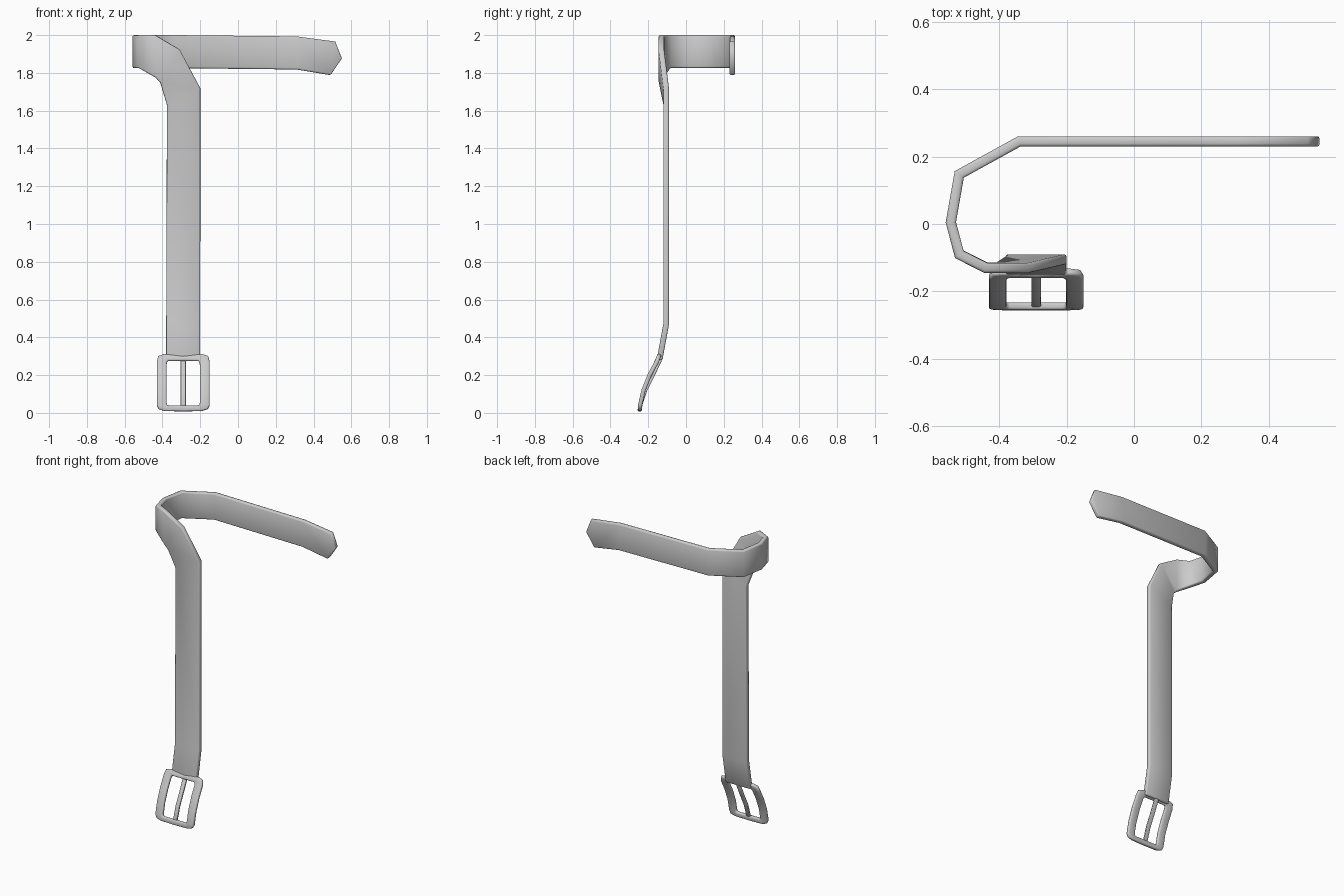
import bpy

if "Cube" in bpy.data.objects:
    bpy.data.objects.remove(bpy.data.objects["Cube"])


def sheet(name, verts, faces, thickness, bevel):
    """Thin surface thickened about its middle, with softened rims."""
    mesh = bpy.data.meshes.new(name)
    mesh.from_pydata(verts, [], faces)
    mesh.update()
    ob = bpy.data.objects.new(name, mesh)
    bpy.context.collection.objects.link(ob)
    s = ob.modifiers.new("thick", 'SOLIDIFY')
    s.thickness = thickness
    s.offset = 0
    s.use_even_offset = True
    b = ob.modifiers.new("rim", 'BEVEL')
    b.width = bevel
    b.segments = 2
    b.limit_method = 'ANGLE'
    b.angle_limit = 1.1
    bpy.ops.object.select_all(action='DESELECT')
    ob.select_set(True)
    bpy.context.view_layer.objects.active = ob
    bpy.ops.object.shade_smooth_by_angle(angle=0.7)
    return ob


def curve_y(z, table):
    """Linear lookup of depth from height."""
    for (z0, y0), (z1, y1) in zip(table, table[1:]):
        if z <= z1:
            return y0 + (y1 - y0) * (z - z0) / (z1 - z0)
    return table[-1][1]


def quads(n, closed=False):
    return [(2 * i, 2 * i + 1, (2 * i + 3) % (2 * n), (2 * i + 2) % (2 * n))
            for i in range(n if closed else n - 1)]


# Strap: pairs of edge points from the buckle, round the fold, to the tip
edge_a = [(-.20, -.14, .28), (-.20, -.105, .47), (-.20, -.105, 1.72),
          (-.31, -.13, 1.925), (-.44, -.13, 2.0)]
edge_b = [(-.38, -.14, .28), (-.38, -.105, .47), (-.376, -.105, 1.63),
          (-.412, -.13, 1.75), (-.435, -.13, 1.775)]
for x, y in [(-.518, -.09), (-.543, .005), (-.518, .147), (-.34, .245)]:
    edge_a.append((x, y, 2.0))
    edge_b.append((x, y, 1.825))
edge_a += [(.31, .245, 1.993), (.515, .245, 1.966)]
edge_b += [(.31, .245, 1.818), (.49, .245, 1.788)]
verts = [p for pair in zip(edge_a, edge_b) for p in pair]
n = len(edge_a)
faces = quads(n) + [(2 * n - 2, 2 * n - 1, 2 * n)]
verts.append((.55, .245, 1.877))
sheet("strap", verts, faces, .03, .008)

# Buckle frame: mirrored half outlines, curved in depth
CX = -.29
bend = [(0, -.246), (.04, -.243), (.12, -.225), (.2, -.193), (.27, -.155), (.31, -.14)]
outer = [(0, .008), (.10, .01), (.13, .02), (.14, .04), (.14, .12), (.14, .2),
         (.14, .27), (.132, .30), (.10, .31), (0, .298)]
inner = [(0, .04), (.078, .04), (.086, .043), (.088, .055), (.088, .12), (.088, .2),
         (.088, .255), (.086, .268), (.08, .275), (0, .275)]
pairs = list(zip(outer, inner))
pairs += [((-o[0], o[1]), (-i[0], i[1])) for o, i in pairs[-2:0:-1]]
verts = [(CX + x, curve_y(z, bend), z) for pair in pairs for x, z in pair]
sheet("buckle_frame", verts, quads(len(pairs), True), .022, .007)

# Buckle prong, resting behind the frame's curve
prong = [(.285, -.132), (.2, -.172), (.12, -.212), (.035, -.24)]
verts = [(CX + s * .014, y, z) for z, y in prong for s in (-1, 1)]
sheet("buckle_prong", verts, quads(len(prong)), .014, .004)
